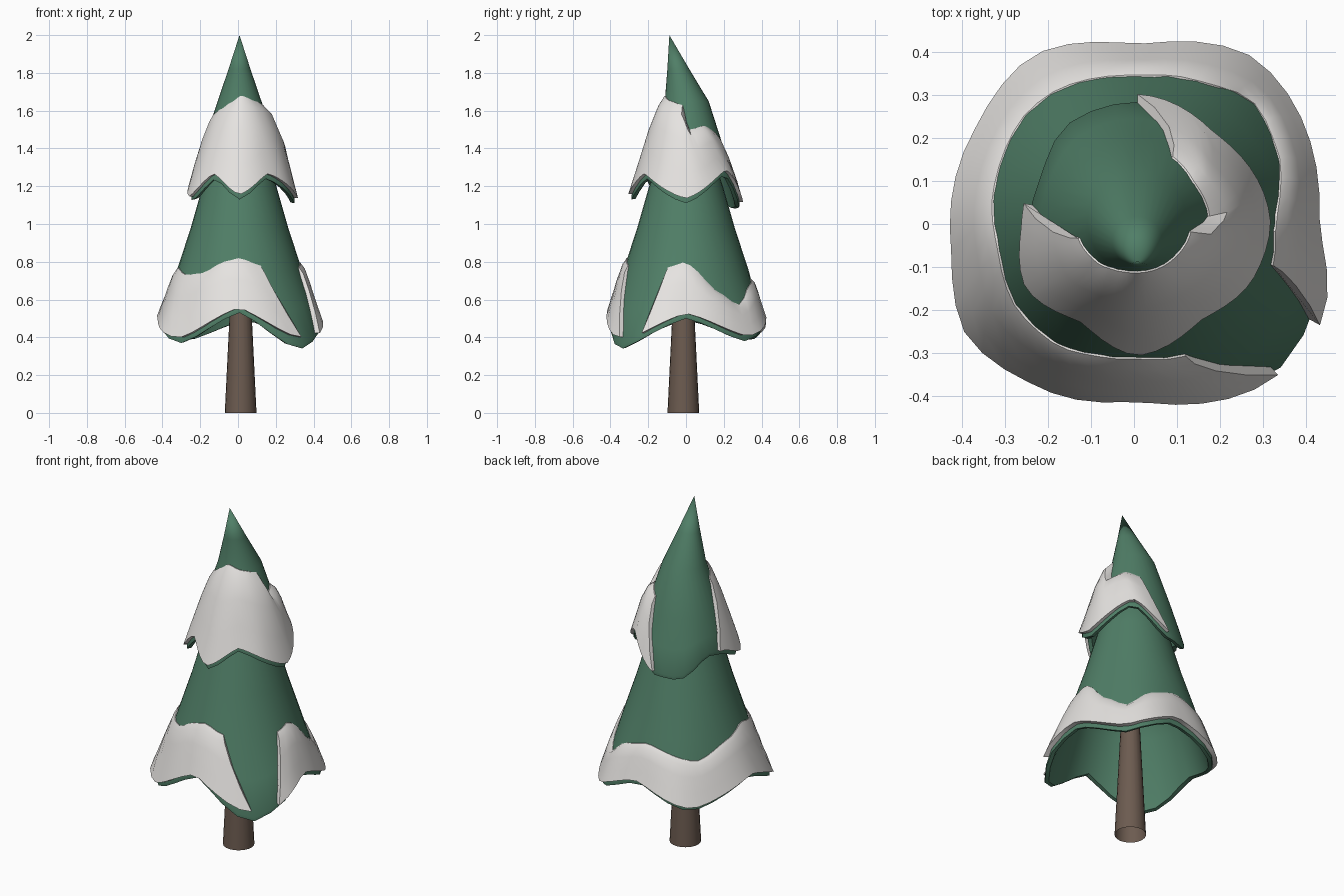
import bpy, bmesh, math
from mathutils import Vector

if "Cube" in bpy.data.objects:
    bpy.data.objects.remove(bpy.data.objects["Cube"])


def material(name, rgb):
    m = bpy.data.materials.new(name)
    m.diffuse_color = (*rgb, 1)
    m.use_nodes = True
    m.node_tree.nodes["Principled BSDF"].inputs["Base Color"].default_value = m.diffuse_color
    return m


GREEN = material("needle green", (0.08, 0.21, 0.135))
SNOW = material("snow white", (0.79, 0.77, 0.75))
BARK = material("bark brown", (0.15, 0.105, 0.08))


def around(table):
    """Softened periodic function of the angle in degrees, from (angle, value) pairs."""
    def f(a):
        a %= 360
        pts = table + [(table[0][0] + 360, table[0][1])]
        if a < pts[0][0]:
            a += 360
        for (a0, v0), (a1, v1) in zip(pts, pts[1:]):
            if a <= a1:
                t = (a - a0) / (a1 - a0)
                t = 0.5 * t + 0.5 * t * t * (3 - 2 * t)
                return v0 + (v1 - v0) * t
        return pts[-1][1]
    return f


def lerp_list(pts, x):
    """Linear lookup in pairs sorted by falling first value; clamps at the top end."""
    if x >= pts[0][0]:
        return pts[0][1]
    for (x0, v0), (x1, v1) in zip(pts, pts[1:]):
        if x >= x1 or (x1, v1) == pts[-1]:
            return v0 + (v1 - v0) * (x - x0) / (x1 - x0)


class Tier:
    def __init__(self, profile, hem_z, hem_r, centre_y):
        self.profile, self.hem_z, self.hem_r, self.cy = profile, around(hem_z), around(hem_r), centre_y

    def point(self, a, z, off=0.0):
        r = lerp_list(self.profile + [(self.hem_z(a), self.hem_r(a))], z) + off
        r = max(r, 0)
        return Vector((0.008 + r * math.cos(math.radians(a)),
                       lerp_list(self.cy, z) + r * math.sin(math.radians(a)), z))


def finish(bm, name, mat, angle=35):
    bmesh.ops.remove_doubles(bm, verts=bm.verts, dist=1e-5)
    bmesh.ops.recalc_face_normals(bm, faces=bm.faces)
    me = bpy.data.meshes.new(name)
    bm.to_mesh(me)
    bm.free()
    ob = bpy.data.objects.new(name, me)
    me.materials.append(mat)
    bpy.context.collection.objects.link(ob)
    bpy.ops.object.select_all(action='DESELECT')
    ob.select_set(True)
    bpy.context.view_layer.objects.active = ob
    bpy.ops.object.shade_smooth_by_angle(angle=math.radians(angle))


def foliage(tier, name, inner_top, n=32):
    """Hollow cone of needles with a scalloped hem and an inner lining."""
    bm = bmesh.new()
    rings = []
    low = tier.profile[-1][0]
    angs = [360 * i / n for i in range(n)]
    for z, _ in tier.profile:
        rings.append([tier.point(a, z) for a in angs])
    rings.append([tier.point(a, (low + tier.hem_z(a)) / 2, 0.003) for a in angs])
    rings.append([tier.point(a, tier.hem_z(a) + 0.02, 0.004) for a in angs])
    rings.append([tier.point(a, tier.hem_z(a), -0.004) for a in angs])
    rings.append([tier.point(a, tier.hem_z(a) + 0.004, -0.024) for a in angs])
    rings.append([tier.point(a, low, -0.025) for a in angs])
    rings.append([Vector((0.008, 0, inner_top))] * n)
    vs = [[bm.verts.new(p) for p in ring] for ring in rings]
    for r0, r1 in zip(vs, vs[1:]):
        for i in range(n):
            j = (i + 1) % n
            bm.faces.new((r0[i], r0[j], r1[j], r1[i]))
    finish(bm, name, GREEN)


def snow(tier, name, top_z, top_span, hem_span, thick, lip, end_lift, n=44):
    """Thick blanket lying on a tier, open over part of the circle."""
    top, thick = around(top_z), around(thick)
    bm = bmesh.new()
    cols = []
    for i in range(n + 1):
        u = i / n
        a0 = top_span[0] + (top_span[1] - top_span[0]) * u
        a1 = hem_span[0] + (hem_span[1] - hem_span[0]) * u
        end = end_lift * max(0, 1 - (1 - u) / 0.1)
        z0, z1 = top(a0), tier.hem_z(a1) + 0.026 + end
        t = thick(a0)
        section = [(0, -0.012), (0, 0.004), (0.1, 0.75 * t), (0.35, t),
                   (0.7, (t + lip) / 2), (1, lip), (1, -0.004), (0.5, -0.012)]
        cols.append([bm.verts.new(tier.point(a0 + (a1 - a0) * v, z0 + (z1 - z0) * v, off))
                     for v, off in section])
    k = len(section)
    for c0, c1 in zip(cols, cols[1:]):
        for i in range(k):
            j = (i + 1) % k
            bm.faces.new((c0[i], c0[j], c1[j], c1[i]))
    bm.faces.new(cols[0])
    bm.faces.new(cols[-1])
    finish(bm, name, SNOW)


# Trunk, open at the foot
bm = bmesh.new()
bmesh.ops.create_cone(bm, cap_ends=False, segments=20, radius1=0.084, radius2=0.035, depth=1.0)
bmesh.ops.translate(bm, verts=bm.verts, vec=(0.014, -0.014, 0.5))
finish(bm, "trunk", BARK)

# Lower tier: four drooping corners
lower = Tier(
    [(1.5, 0.0), (1.4, 0.13), (1.2, 0.195), (0.98, 0.258), (0.75, 0.333)],
    [(0, 0.50), (45, 0.38), (85, 0.49), (130, 0.38), (180, 0.49), (225, 0.37), (270, 0.53), (312, 0.335)],
    [(0, 0.40), (55, 0.452), (90, 0.395), (122, 0.44), (150, 0.415), (187, 0.415), (213, 0.455), (240, 0.42),
     (270, 0.39), (315, 0.475), (333, 0.465)],
    [(2, 0.0), (0, 0.0)])
foliage(lower, "lower_foliage", 1.25)
snow(lower, "lower_snow",
     [(0, 0.80), (10, 0.75), (25, 0.65), (45, 0.57), (65, 0.67), (90, 0.71), (135, 0.64), (165, 0.72),
      (190, 0.77), (215, 0.73), (235, 0.74), (255, 0.80), (270, 0.82), (290, 0.78), (343, 0.77)],
     (-17, 290), (-29, 313), [(0, 0.024), (45, 0.024), (180, 0.02), (270, 0.022)], 0.03, 0.04)

# Upper tier: scallops turned by an eighth, tip leaning to the front
upper = Tier(
    [(2.0, 0.0), (1.82, 0.058), (1.65, 0.116), (1.4, 0.198)],
    [(0, 1.11), (50, 1.26), (90, 1.09), (118, 1.08), (155, 1.19), (175, 1.18), (208, 1.12), (239, 1.24),
     (270, 1.13), (304, 1.24)],
    [(0, 0.295), (50, 0.265), (90, 0.285), (125, 0.285), (155, 0.25), (180, 0.252), (210, 0.285), (240, 0.25),
     (270, 0.293), (304, 0.255), (335, 0.285)],
    [(2.0, -0.088), (1.65, 0.004), (1.0, 0.0)])
foliage(upper, "upper_foliage", 1.5)
snow(upper, "upper_snow",
     [(5, 1.50), (35, 1.52), (65, 1.48), (195, 1.58), (225, 1.61), (245, 1.64), (275, 1.68), (315, 1.65), (350, 1.63)],
     (-165, 62), (-190, 90),
     [(0, 0.048), (35, 0.035), (65, 0.022), (195, 0.016), (235, 0.025), (270, 0.035), (315, 0.038)], 0.024, 0.0)
